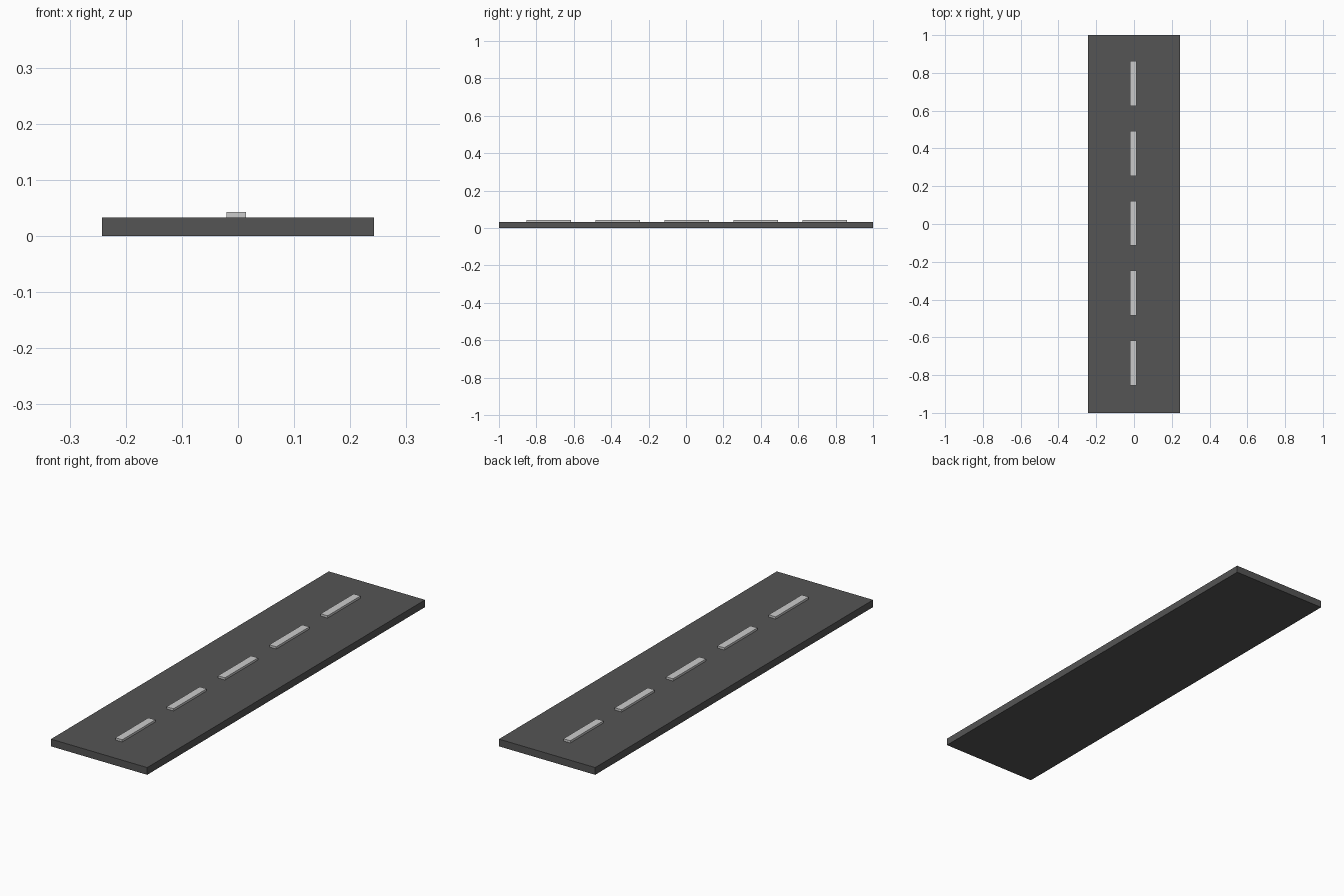
import bpy

if "Cube" in bpy.data.objects:
    bpy.data.objects.remove(bpy.data.objects["Cube"])

def box(name, center, size):
    bpy.ops.mesh.primitive_cube_add(size=1, location=center)
    ob = bpy.context.object
    ob.name = name
    ob.scale = size
    bpy.ops.object.transform_apply(location=False, rotation=False, scale=True)
    return ob

def material(name, grey):
    mat = bpy.data.materials.new(name)
    mat.diffuse_color = (grey, grey, grey, 1)
    mat.use_nodes = True
    mat.node_tree.nodes["Principled BSDF"].inputs["Base Color"].default_value = mat.diffuse_color
    return mat

asphalt = material("asphalt", 0.09)

ROAD_TOP = 0.033
DASH_TOP = 0.043
DASH_BASE = 0.028   # slightly sunk into the road

# road slab
road = box("road_slab", (0, 0, ROAD_TOP / 2), (0.485, 2.0, ROAD_TOP))
road.data.materials.append(asphalt)

# raised centre-line dashes
for i in range(5):
    y = 0.004 + (i - 2) * 0.3695
    box(f"lane_dash_{i + 1}", (-0.003, y, (DASH_TOP + DASH_BASE) / 2),
        (0.035, 0.238, DASH_TOP - DASH_BASE))
